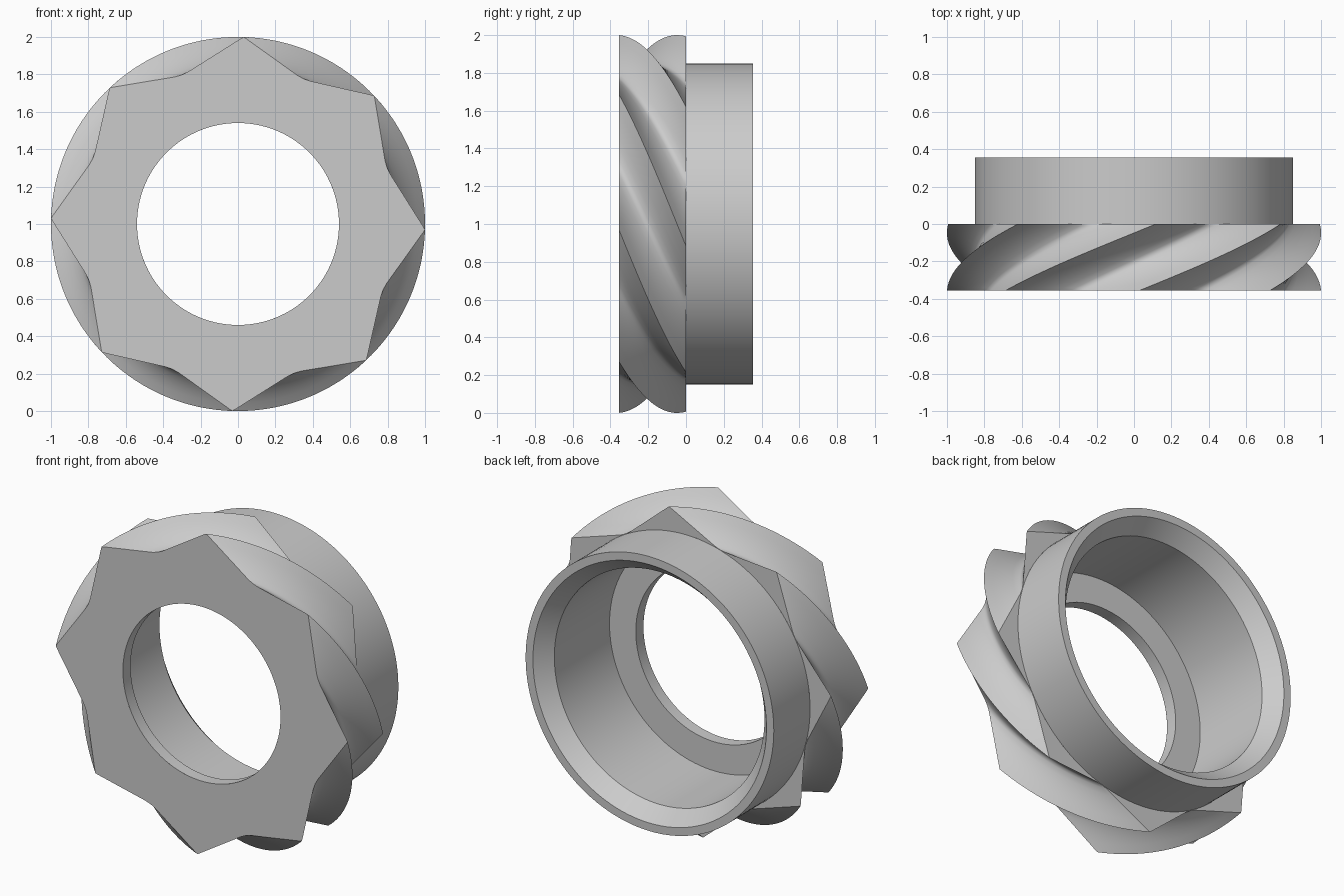
import bpy
import bmesh
from math import radians, cos, sin, atan2, hypot, tau

cube = bpy.data.objects.get("Cube")
if cube:
    bpy.data.objects.remove(cube, do_unlink=True)

TEETH = 8
HALF = 0.355        # half of the length along y
TWIST = radians(-50)
COLLAR, BORE, INNER = 0.85, 0.54, 0.72
LAYERS = 28

grey = bpy.data.materials.new("plain grey")
grey.use_nodes = True
grey.diffuse_color = (0.6, 0.6, 0.6, 1)
grey.node_tree.nodes["Principled BSDF"].inputs["Base Color"].default_value = (0.6, 0.6, 0.6, 1)


def polar(r, deg):
    return r * cos(radians(deg)), r * sin(radians(deg))


def ring(bm, pts, y):
    return [bm.verts.new((x, y, z + 1)) for x, z in pts]


def circle(r, angles):
    return [(r * cos(a), r * sin(a)) for a in angles]


def loft(name, sections):
    """Skin a list of (points, y) sections that all have the same count."""
    bm = bmesh.new()
    rings = [ring(bm, pts, y) for pts, y in sections]
    for a, b in zip(rings, rings[1:]):
        for i in range(len(a)):
            j = (i + 1) % len(a)
            bm.faces.new((a[i], b[i], b[j], a[j]))
    mesh = bpy.data.meshes.new(name)
    bm.to_mesh(mesh)
    bm.free()
    mesh.materials.append(grey)
    obj = bpy.data.objects.new(name, mesh)
    bpy.context.collection.objects.link(obj)
    bpy.ops.object.select_all(action='DESELECT')
    obj.select_set(True)
    bpy.context.view_layer.objects.active = obj
    bpy.ops.object.shade_smooth_by_angle(angle=radians(30))
    return obj


def star():
    """Straight-flanked teeth with slightly rounded tips and valleys."""
    step = 360 / TEETH
    corners = [(0.992, -0.8), (1.0, 0), (0.992, 0.8),
               (0.856, step / 2 - 2.5), (0.852, step / 2), (0.856, step / 2 + 2.5)]
    pts = []
    for t in range(TEETH):
        base = t * step - 1.7
        tooth = [polar(r, base + d) for r, d in corners]
        tooth.append(polar(corners[0][0], base + step + corners[0][1]))
        for i, (p, q) in enumerate(zip(tooth, tooth[1:])):
            cuts = 5 if i in (2, 5) else 1
            for k in range(cuts):
                f = k / cuts
                pts.append((p[0] + (q[0] - p[0]) * f, p[1] + (q[1] - p[1]) * f))
    return pts


def turn(pts, a):
    return [(x * cos(a) - z * sin(a), x * sin(a) + z * cos(a)) for x, z in pts]


# Twisted toothed ring with flat front and back faces
outline = star()
angles = [atan2(z, x) for x, z in outline]
sections = [(circle(BORE, angles), -HALF), (outline, -HALF)]
for k in range(1, LAYERS + 1):
    f = k / LAYERS
    sections.append((turn(outline, TWIST * f), -HALF * (1 - f)))
sections.append((turn(circle(COLLAR, angles), TWIST), 0))
loft("toothed_ring", sections)

# Plain collar, chamfered mouth, inner wall and front lip
even = [tau * i / 128 for i in range(128)]
profile = [(COLLAR, 0), (COLLAR, HALF), (0.80, HALF), (INNER, HALF - 0.095),
           (INNER, -0.28), (BORE, -0.28), (BORE, -HALF)]
loft("collar_and_bore", [(circle(r, even), y) for r, y in profile])
